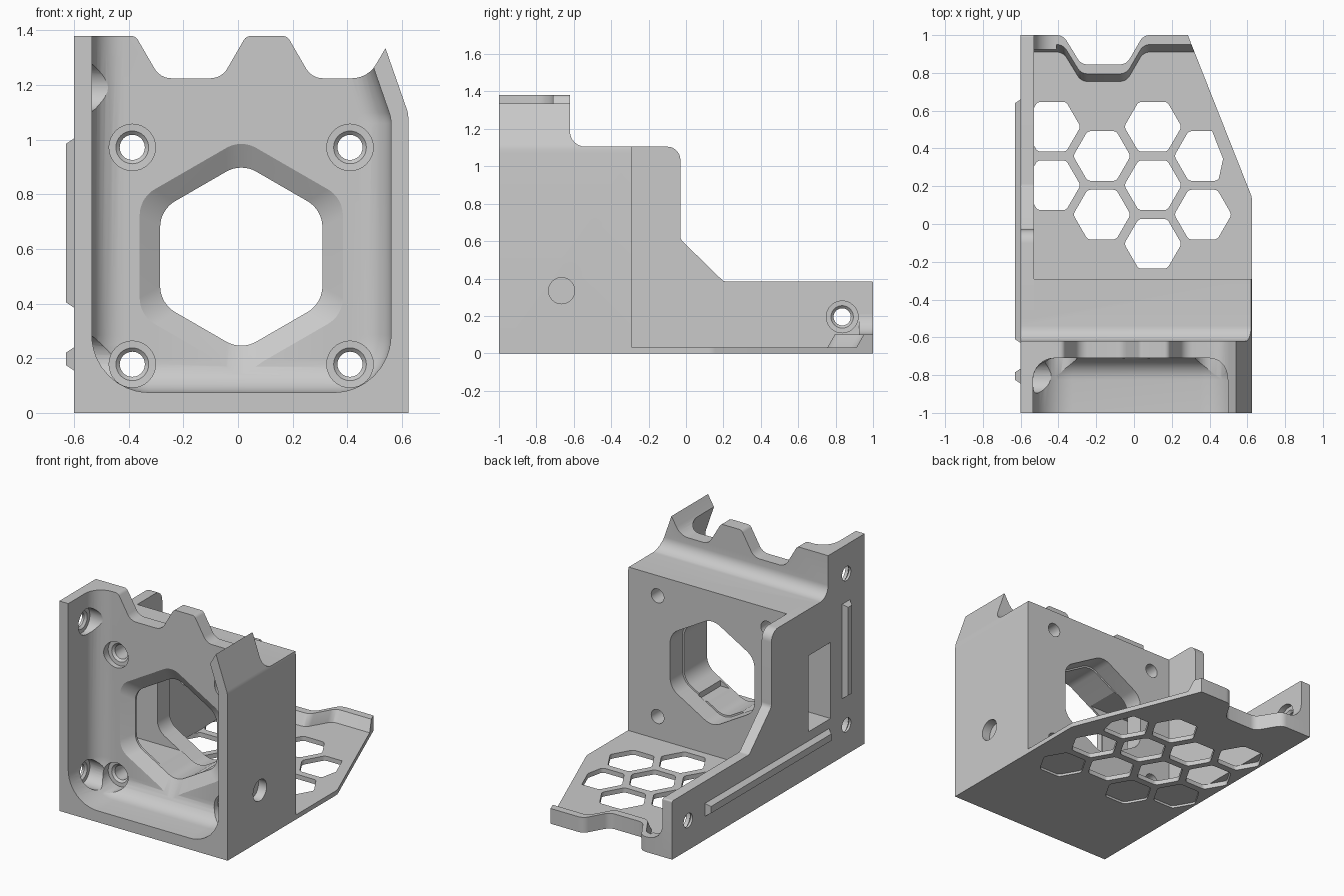
import bpy, bmesh, math
from mathutils import Vector

if "Cube" in bpy.data.objects:
    bpy.data.objects.remove(bpy.data.objects["Cube"])

grey = bpy.data.materials.new("matte grey")
grey.use_nodes = True
GREY = (0.59, 0.59, 0.59, 1)
grey.diffuse_color = GREY
grey.node_tree.nodes["Principled BSDF"].inputs["Base Color"].default_value = GREY


def rounded(pts, r, n=6, closed=True):
    """Polygon with arc corners; a point may carry its own radius as third value."""
    out = []
    for i, p in enumerate(pts):
        rad = p[2] if len(p) > 2 else r
        p = Vector(p[:2])
        if rad == 0 or (not closed and i in (0, len(pts) - 1)):
            out.append(p)
            continue
        a = (Vector(pts[i - 1][:2]) - p).normalized()
        b = (Vector(pts[(i + 1) % len(pts)][:2]) - p).normalized()
        half = a.angle(b) / 2
        c = p + (a + b).normalized() * rad / math.sin(half)
        s = (p + a * rad / math.tan(half) - c).normalized()
        e = (p + b * rad / math.tan(half) - c).normalized()
        out += [c + s.lerp(e, k / n).normalized() * rad for k in range(n + 1)]
    return out


def place(p, axis, d):
    return {"x": (d, p[0], p[1]), "y": (p[0], d, p[1]), "z": (p[0], p[1], d)}[axis]


def loft(name, axis, layers):
    """Solid through matching outlines; layers = [(distance, outline), ...]."""
    bm = bmesh.new()
    rings = [[bm.verts.new(place(p, axis, d)) for p in pts] for d, pts in layers]
    n = len(rings[0])
    for lo, hi in zip(rings, rings[1:]):
        for i in range(n):
            j = (i + 1) % n
            bm.faces.new((lo[i], lo[j], hi[j], hi[i]))
    bm.faces.new(rings[0])
    bm.faces.new(rings[-1])
    bmesh.ops.recalc_face_normals(bm, faces=bm.faces)
    me = bpy.data.meshes.new(name)
    bm.to_mesh(me)
    bm.free()
    me.materials.append(grey)
    ob = bpy.data.objects.new(name, me)
    bpy.context.scene.collection.objects.link(ob)
    return ob


def prism(name, axis, lo, hi, pts):
    return loft(name, axis, [(lo, pts), (hi, pts)])


def box(a, b, c, d):
    return [(a, b), (c, b), (c, d), (a, d)]


def circle(c, r, n=32):
    return [(c[0] + r * math.cos(math.tau * k / n), c[1] + r * math.sin(math.tau * k / n)) for k in range(n)]


def combine(target, tool, op="DIFFERENCE"):
    m = target.modifiers.new("bool", "BOOLEAN")
    m.operation, m.solver, m.object = op, "EXACT", tool
    bpy.context.view_layer.update()
    dg = bpy.context.evaluated_depsgraph_get()
    me = bpy.data.meshes.new_from_object(target.evaluated_get(dg))
    target.modifiers.clear()
    target.data = me
    bpy.data.objects.remove(tool)


# Main block: stepped side profile
body = prism("bracket_body", "x", -0.6, 0.625, rounded(
    [(-1, 0), (-0.29, 0), (-0.29, 1.105), (-0.62, 1.105, 0.08), (-0.62, 1.45), (-1, 1.45)], 0))

# Scalloped top edge and slanted right shoulder
combine(body, prism("top_cutter", "y", -1.2, 0, rounded(
    [(-0.8, 1.38, 0), (-0.375, 1.38, 0.03), (-0.285, 1.225), (-0.06, 1.225), (0.03, 1.38, 0.03),
     (0.18, 1.38, 0.03), (0.27, 1.225), (0.475, 1.225, 0.1), (0.54, 1.335, 0), (0.622, 1.1, 0.1),
     (0.64, 0.9, 0), (0.8, 0.9, 0), (0.8, 1.6, 0), (-0.8, 1.6, 0)], 0.07)))


# Front cavity with a rounded rear corner
def cavity(i):
    return rounded([(-0.535 + i, 1.7, 0), (-0.535 + i, 0.075 + i), (0.56 - i, 0.075 + i),
                    (0.56 - i, 1.08, 0.12), (0.345 - i, 1.7, 0)], 0.21 - i, 10)


R = 0.115
arc = [(k / 8) * math.pi / 2 for k in range(9)]
combine(body, loft("cavity_cutter", "y", [(-1.2, cavity(0))] + [
    (-0.71 - R + R * math.sin(a), cavity(R - R * math.cos(a))) for a in arc]))

# Side wall running to the rear, and the base plate
combine(body, prism("side_wall", "x", -0.6, -0.53, rounded(
    [(-0.5, 0, 0), (1, 0, 0), (1, 0.385, 0.01), (0.2, 0.385, 0.03), (-0.03, 0.61, 0.04),
     (-0.03, 1.105, 0.07), (-0.5, 1.105, 0)], 0.02)), "UNION")

rear_edge = rounded([(-0.56, 1), (-0.375, 1), (-0.28, 0.845), (-0.04, 0.845), (0.05, 1), (0.285, 1)],
                    0.06, 6, False)
plate = prism("base_plate", "z", 0, 0.03, rear_edge + rounded(
    [(0.285, 1), (0.625, 0.14), (0.625, -0.4), (-0.56, -0.4)], 0.1, 6, False)[1:])
combine(body, plate, "UNION")


# Honeycomb: open cells, and shallow cells on the underside
def cell(cx, cy):
    pts = rounded([(cx + 0.152 * math.cos(k * math.pi / 3), cy + 0.152 * math.sin(k * math.pi / 3))
                   for k in range(6)], 0.03, 4)
    return [(min(x, 0.6 - 0.395 * (y - 0.02)), y) for x, y in pts]


def cells(x, y0, count, depth):
    for k in range(count):
        combine(body, prism("cell_cutter", "z", -0.1, depth, cell(x, y0 + 0.31 * k)))


cells(0.1, -0.105, 3, 0.032)
cells(0.365, 0.05, 2, 0.032)
cells(-0.17, 0.05, 2, 0.032)
cells(-0.435, 0.205, 2, 0.032)
for x, y in ((0.365, -0.26), (-0.17, -0.26), (-0.435, -0.105)):
    cells(x, y, 1, 0.015)


# Hexagonal opening with a flared front and a slot from the side
def hexagon(hw):
    r = hw / math.cos(math.pi / 6)
    return rounded([(0.012 + r * math.sin(k * math.pi / 3), 0.572 + r * math.cos(k * math.pi / 3))
                    for k in range(6)], 0.11, 8)


combine(body, loft("opening_cutter", "y", [
    (-0.72, hexagon(0.387)), (-0.66, hexagon(0.297)), (-0.42, hexagon(0.297)),
    (-0.419, hexagon(0.307)), (-0.2, hexagon(0.307))]))
combine(body, prism("slot_cutter", "x", -0.8, 0.2, box(-0.645, 0.30, -0.417, 0.80)))


# Counterbored screw holes
def screw(axis, c, wide_end, seat, end):
    step = 0.015 if end > seat else -0.015
    combine(body, loft("screw_cutter", axis, [
        (wide_end, circle(c, 0.085)), (seat, circle(c, 0.085)), (seat + step / 10, circle(c, 0.06)),
        (seat + step, circle(c, 0.046)), (end, circle(c, 0.046))]))


for x in (-0.387, 0.41):
    for z in (0.178, 0.972):
        screw("y", (x, z), -0.9, -0.675, -0.2)
for y, z in ((-0.81, 0.195), (-0.81, 1.19), (0.835, 0.195)):
    screw("x", (y, z), -0.42, -0.57, -0.7)
# Blind socket on the right-hand wall
combine(body, prism("socket_cutter", "x", 0.565, 0.8, circle((-0.665, 0.335), 0.07)))


# Wavy rear lip and its fillet against the side wall
def lip(depth):
    front = [(p[0], p[1] - depth) for p in reversed(rear_edge)]
    front[0] = (front[0][0] + 0.395 * depth, front[0][1])
    return list(rear_edge) + front


parts = [body, loft("rear_lip", "z", [(0.02, lip(0.09)), (0.03, lip(0.09)), (0.1, lip(0.05))])]
parts.append(prism("lip_fillet", "y", 0.925, 1, rounded(
    [(-0.54, 0.09, 0), (-0.41, 0.09, 0), (-0.41, 0.1, 0), (-0.53, 0.1, 0.11), (-0.53, 0.24, 0),
     (-0.54, 0.24, 0)], 0)))


# Chamfered rails on the outer side
def rail(name, y0, z0, y1, z1):
    c = 0.02
    return loft(name, "x", [(-0.59, box(y0, z0, y1, z1)), (-0.6, box(y0, z0, y1, z1)),
                            (-0.63, box(y0 + c, z0 + c, y1 - c, z1 - c))])


parts.append(rail("upright_rail", -0.845, 0.385, -0.765, 1.005))
parts.append(rail("long_rail", -0.63, 0.155, 0.66, 0.24))

# Smooth curved faces, keep crisp edges
for ob in bpy.context.selected_objects:
    ob.select_set(False)
for ob in parts:
    ob.select_set(True)
bpy.context.view_layer.objects.active = body
bpy.ops.object.shade_smooth_by_angle(angle=math.radians(25))
